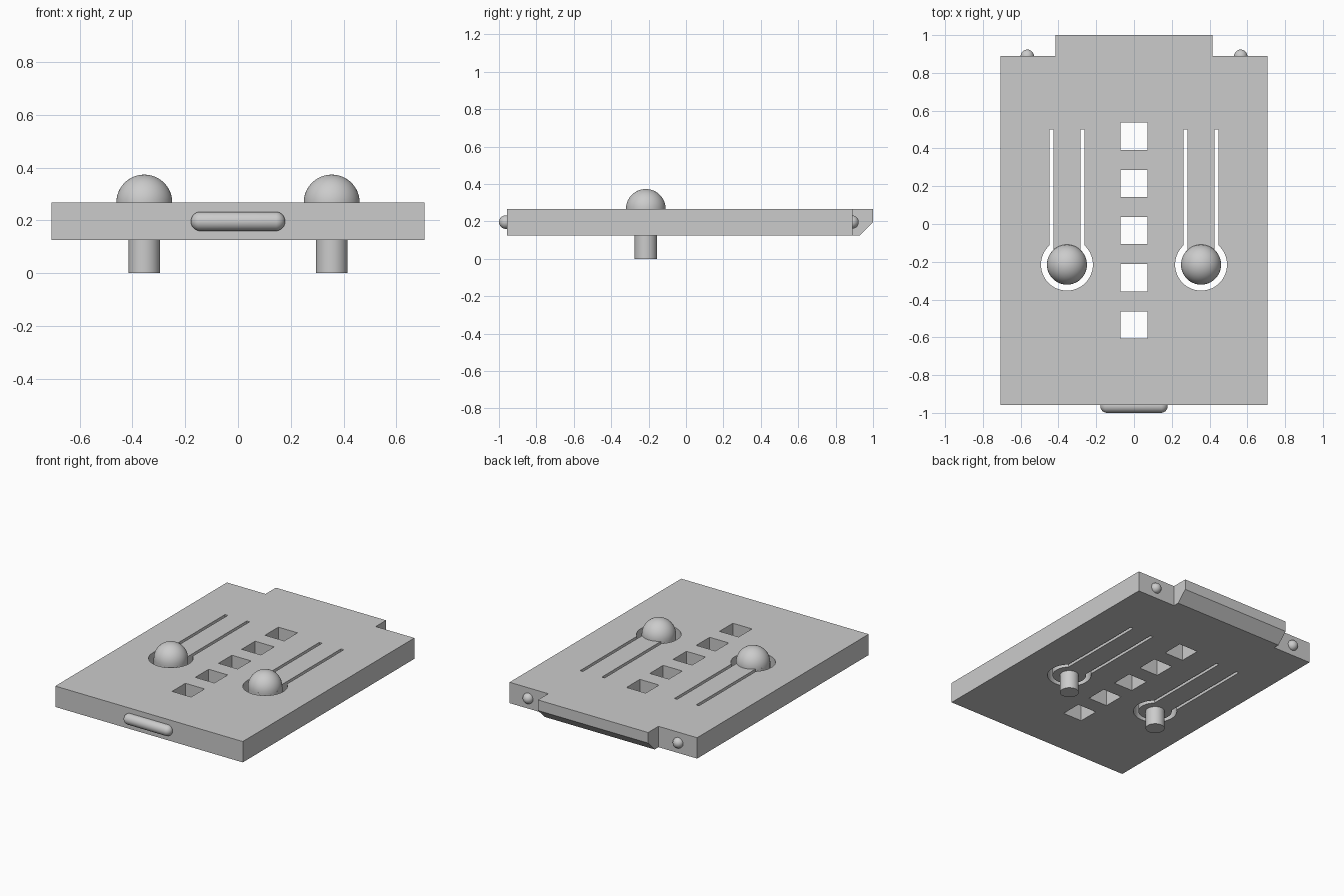
import bpy, bmesh
from math import cos, sin, acos, pi
from mathutils import Matrix, Vector

cube = bpy.data.objects.get("Cube")
if cube:
    bpy.data.objects.remove(cube, do_unlink=True)

GREY = (0.6, 0.6, 0.6, 1)
grey = bpy.data.materials.new("light_grey_plastic")
grey.use_nodes = True
grey.diffuse_color = GREY
grey.node_tree.nodes["Principled BSDF"].inputs["Base Color"].default_value = GREY

BOTTOM, TOP = 0.125, 0.267
MID = (BOTTOM + TOP) / 2
HALF_W, FRONT, BACK = 0.706, -0.957, 0.889
TAB_W, TAB_END = 0.415, 1.0
KEY_X, KEY_Y = 0.355, -0.215


def add_object(name, bm, smooth=False):
    mesh = bpy.data.meshes.new(name)
    bm.to_mesh(mesh)
    bm.free()
    mesh.materials.clear()
    mesh.materials.append(grey)
    obj = bpy.data.objects.new(name, mesh)
    bpy.context.collection.objects.link(obj)
    if smooth:
        bpy.ops.object.select_all(action="DESELECT")
        obj.select_set(True)
        bpy.context.view_layer.objects.active = obj
        bpy.ops.object.shade_smooth_by_angle(angle=0.7)
    return obj


def arc(radius, start, end, steps=48):
    return [(radius * cos(start + (end - start) * i / steps),
             radius * sin(start + (end - start) * i / steps)) for i in range(steps + 1)]


def keyhole(cx):
    """Closed outline of the thin gap around a spring tongue."""
    r_out, r_in, s_out, s_in, length = 0.1375, 0.106, 0.0925, 0.0715, 0.715
    a, b = acos(s_out / r_out), acos(s_in / r_in)
    pts = [(s_out, length)] + arc(r_out, a, -pi - a) + [(-s_out, length)]
    pts += [(-s_in, length)] + arc(r_in, -pi - b, b) + [(s_in, length)]
    return [(cx + x, KEY_Y + y) for x, y in pts]


def square(cy, h=0.072):
    return [(-h, cy - h), (h, cy - h), (h, cy + h), (-h, cy + h)]


# Plate outline with rear tab, tongue gaps and a row of square holes
outline = [(-HALF_W, FRONT), (HALF_W, FRONT), (HALF_W, BACK), (TAB_W, BACK),
           (TAB_W, TAB_END), (-TAB_W, TAB_END), (-TAB_W, BACK), (-HALF_W, BACK)]
loops = [outline, keyhole(KEY_X), keyhole(-KEY_X)]
loops += [square(-0.535 + 0.25 * i) for i in range(5)]

curve = bpy.data.curves.new("plate_profile", "CURVE")
curve.dimensions = "2D"
curve.fill_mode = "BOTH"
curve.extrude = (TOP - BOTTOM) / 2
for loop in loops:
    spline = curve.splines.new("POLY")
    spline.points.add(len(loop) - 1)
    for point, (x, y) in zip(spline.points, loop):
        point.co = (x, y, 0, 1)
    spline.use_cyclic_u = True
profile = bpy.data.objects.new("plate_profile", curve)
bpy.context.collection.objects.link(profile)
graph = bpy.context.evaluated_depsgraph_get()
solid = bpy.data.meshes.new_from_object(profile.evaluated_get(graph))
bpy.data.objects.remove(profile, do_unlink=True)

bm = bmesh.new()
bm.from_mesh(solid)
bpy.data.meshes.remove(solid)
bmesh.ops.translate(bm, verts=bm.verts, vec=(0, 0, MID))
bmesh.ops.remove_doubles(bm, verts=bm.verts, dist=1e-5)
# Slope under the rear tab
bmesh.ops.bisect_plane(bm, geom=bm.verts[:] + bm.edges[:] + bm.faces[:], dist=1e-6,
                       plane_co=(0, 0.93, BOTTOM), plane_no=Vector((0, 1, -1)).normalized(),
                       clear_outer=True)
bmesh.ops.holes_fill(bm, edges=[e for e in bm.edges if e.is_boundary])
bmesh.ops.recalc_face_normals(bm, faces=bm.faces)
for face in bm.faces:
    face.smooth = False
add_object("plate", bm)

for side, x in (("left", KEY_X), ("right", -KEY_X)):
    # Domed button on the tongue
    bm = bmesh.new()
    bmesh.ops.create_uvsphere(bm, u_segments=48, v_segments=32, radius=0.106,
                              matrix=Matrix.Translation((x, KEY_Y, TOP)))
    bmesh.ops.delete(bm, geom=[v for v in bm.verts if v.co.z < TOP - 1e-4], context="VERTS")
    add_object(side + "_button", bm, True)

    # Pin below the tongue
    bm = bmesh.new()
    bmesh.ops.create_cone(bm, cap_ends=True, segments=48, radius1=0.06, radius2=0.06,
                          depth=BOTTOM + 0.01,
                          matrix=Matrix.Translation((x, KEY_Y, (BOTTOM + 0.01) / 2)))
    add_object(side + "_pin", bm, True)

    # Round locating bump on the rear edge
    bm = bmesh.new()
    bmesh.ops.create_uvsphere(bm, u_segments=32, v_segments=20, radius=0.0355,
                              matrix=Matrix.Translation((0.565 if x > 0 else -0.565, 0.888, MID)))
    add_object(side + "_rear_bump", bm, True)

# Rounded catch bar on the front edge: a sphere stretched along x
bm = bmesh.new()
bmesh.ops.create_uvsphere(bm, u_segments=32, v_segments=21, radius=0.0365,
                          matrix=Matrix.Rotation(pi / 2, 4, "Y"))
for v in bm.verts:
    v.co.x += 0.142 if v.co.x > 0 else -0.142
bmesh.ops.translate(bm, verts=bm.verts, vec=(0, -0.9635, MID))
add_object("front_catch", bm, True)
